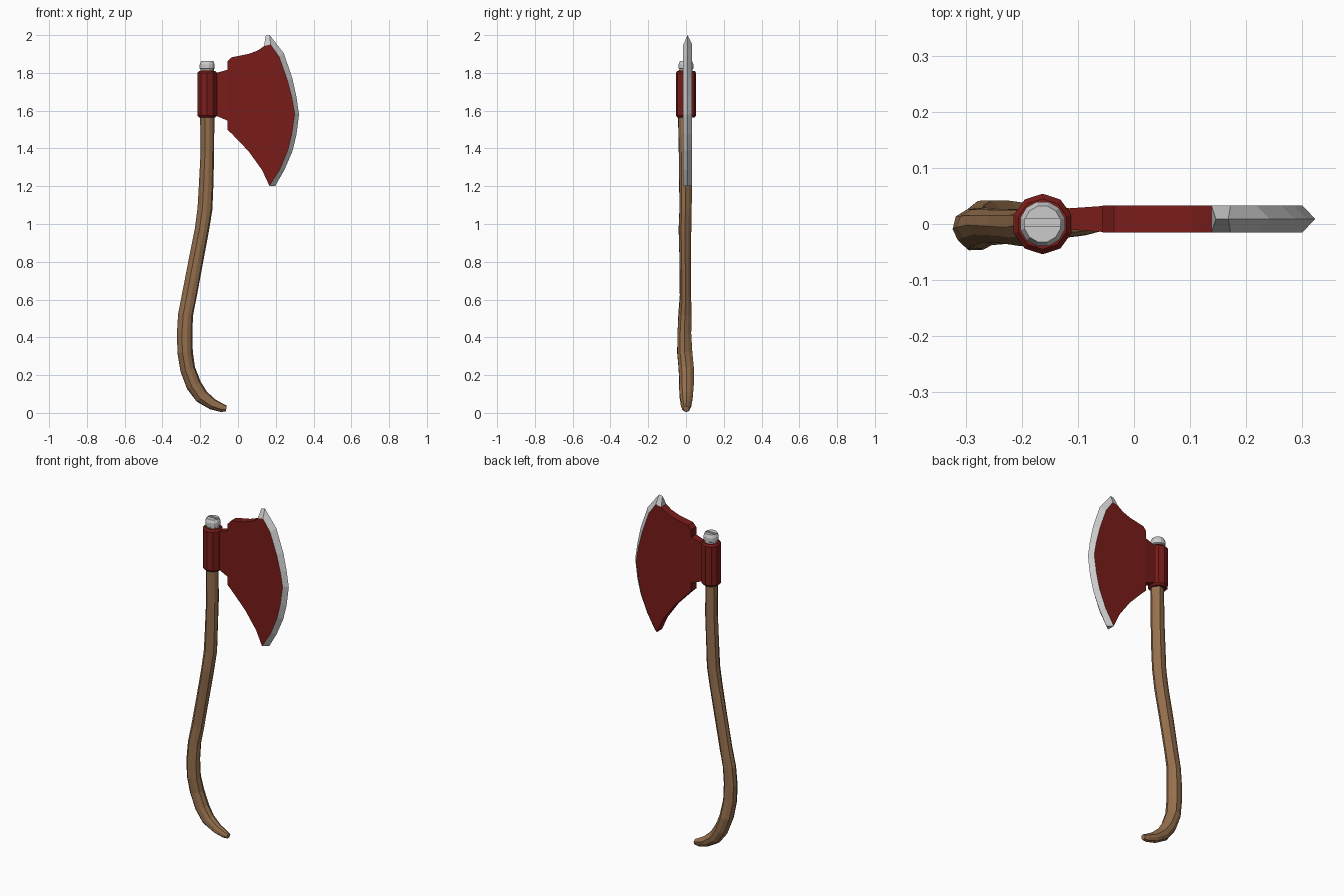
import bpy, bmesh, math, random
from mathutils import Vector

if "Cube" in bpy.data.objects:
    bpy.data.objects.remove(bpy.data.objects["Cube"])

random.seed(4)
CX = -0.163          # axis of the handle socket
YM, YT = 0.009, 0.024  # blade mid plane and half thickness


def material(name, color):
    m = bpy.data.materials.new(name)
    m.diffuse_color = (*color, 1)
    m.use_nodes = True
    m.node_tree.nodes["Principled BSDF"].inputs["Base Color"].default_value = m.diffuse_color
    return m


def finish(name, bm, mat=None):
    bmesh.ops.recalc_face_normals(bm, faces=bm.faces[:])
    me = bpy.data.meshes.new(name)
    bm.to_mesh(me)
    bm.free()
    ob = bpy.data.objects.new(name, me)
    bpy.context.collection.objects.link(ob)
    if mat:
        me.materials.append(mat)
    return ob


def skin(name, rings, mat=None):
    """Bridge a list of vertex rings and cap both ends."""
    bm = bmesh.new()
    vr = [[bm.verts.new(p) for p in r] for r in rings]
    n = len(vr[0])
    for a, b in zip(vr, vr[1:]):
        for i in range(n):
            j = (i + 1) % n
            bm.faces.new((a[i], a[j], b[j], b[i]))
    bm.faces.new(vr[0])
    bm.faces.new(vr[-1])
    return finish(name, bm, mat)


def lathe(name, profile, sides, mat=None, turn=0.0):
    rings = [[(CX + r * math.cos(turn + math.tau * i / sides),
               r * math.sin(turn + math.tau * i / sides), z)
              for i in range(sides)] for r, z in profile]
    return skin(name, rings, mat)


wood = material("wood", (0.30, 0.16, 0.075))
red = material("red_paint", (0.19, 0.012, 0.01))
steel = material("steel", (0.55, 0.55, 0.55))

# Handle: curved wooden branch, (x, z, radius in x-z, y centre, radius in y)
path = [(-0.163, 1.815, .035, -.004, .035), (-0.163, 1.55, .036, -.005, .036),
        (-0.163, 1.38, .036, -.004, .034), (-0.170, 1.20, .038, -.003, .033),
        (-0.176, 1.08, .039, -.003, .033), (-0.192, 0.97, .038, -.006, .034),
        (-0.225, 0.80, .039, -.004, .031), (-0.258, 0.62, .039, -.002, .030),
        (-0.277, 0.52, .039, -.006, .034), (-0.284, 0.42, .041, -.009, .037),
        (-0.281, 0.32, .041, -.008, .040), (-0.266, 0.23, .040, .002, .041),
        (-0.233, 0.145, .040, .003, .040), (-0.192, 0.085, .038, .002, .035),
        (-0.135, 0.044, .029, .002, .028), (-0.085, 0.026, .022, .001, .021),
        (-0.062, 0.022, .015, .001, .015)]
SIDES = 10
ridge = [1.04, 0.95, 1.05, 0.97, 1.03, 1.0, 0.94, 1.05, 0.98, 1.03]
rings = []
for k, (x, z, rn, yc, ry) in enumerate(path):
    a, b = path[max(k - 1, 0)], path[min(k + 1, len(path) - 1)]
    t = Vector((b[0] - a[0], 0, b[1] - a[1])).normalized()
    n = Vector((-t.z, 0, t.x))
    ring = []
    for i in range(SIDES):
        f = ridge[i] * random.uniform(0.96, 1.04)
        ang = math.tau * i / SIDES
        ring.append(Vector((x, yc, z)) + n * (rn * f * math.cos(ang))
                    + Vector((0, ry * f * math.sin(ang), 0)))
    rings.append(ring)
skin("handle", rings, wood)

# Red collar around the top of the handle
lathe("collar", [(.045, 1.563), (.054, 1.574), (.054, 1.80), (.045, 1.811)],
      10, red, math.pi / 10)

# Slotted bolt on top
bolt = lathe("bolt", [(.036, 1.80), (.036, 1.82), (.041, 1.823), (.041, 1.845),
                      (.033, 1.863)], 12, steel, math.pi / 12)
bm = bmesh.new()
bmesh.ops.create_cube(bm, size=1)
for v in bm.verts:
    v.co = (CX + v.co.x * .064, .003 + v.co.y * .014, 1.86 + v.co.z * .03)
cutter = finish("slot_cutter", bm)
cutter.hide_render = True
cutter.hide_viewport = False
mod = bolt.modifiers.new("slot", 'BOOLEAN')
mod.operation, mod.object, mod.solver = 'DIFFERENCE', cutter, 'EXACT'
bpy.context.view_layer.objects.active = bolt
bpy.ops.object.modifier_apply(modifier="slot")
bpy.data.objects.remove(cutter)

# Neck joining the collar to the blade: flared block
neck = [(-0.135, 1.585, 1.785, .021), (-0.115, 1.572, 1.80, .019),
        (-0.085, 1.56, 1.808, .021), (-0.05, 1.545, 1.818, .0235)]
skin("neck", [[(x, YM - w, lo), (x, YM + w, lo), (x, YM + w, hi), (x, YM - w, hi)]
              for x, lo, hi, w in neck], red)

# Blade rim (where paint meets steel) and the sharpened outer edge, top to bottom
rim = [(.138, 1.942), (.172, 1.95), (.218, 1.885), (.262, 1.76), (.285, 1.67),
       (.300, 1.585), (.285, 1.48), (.265, 1.395), (.222, 1.29), (.166, 1.202)]
edge = [(.146, 1.996), (.168, 2.0), (.242, 1.905), (.287, 1.775), (.309, 1.675),
        (.323, 1.58), (.309, 1.47), (.288, 1.385), (.245, 1.285), (.197, 1.202)]

# Red blade body: flat silhouette given thickness, with softened back corners
back = [(.120, 1.20), (.056, 1.385), (-.03, 1.475), (-.056, 1.50),
        (-.056, 1.86), (-.036, 1.882), (.055, 1.90), (.104, 1.918)]
back[0] = (.128, 1.285)
outline = rim + back
bm = bmesh.new()
front, rear = ([bm.verts.new((x, YM + s * YT, z)) for x, z in outline] for s in (-1, 1))
bm.faces.new(front)
bm.faces.new(rear[::-1])
for i in range(len(outline)):
    j = (i + 1) % len(outline)
    bm.faces.new((front[i], front[j], rear[j], rear[i]))
finish("blade", bm, red)

# Steel cutting edge: wedge section swept along the rim
skin("cutting_edge", [[(a, YM - YT, b), (c, YM, d), (a, YM + YT, b)]
                      for (a, b), (c, d) in zip(rim, edge)], steel)
